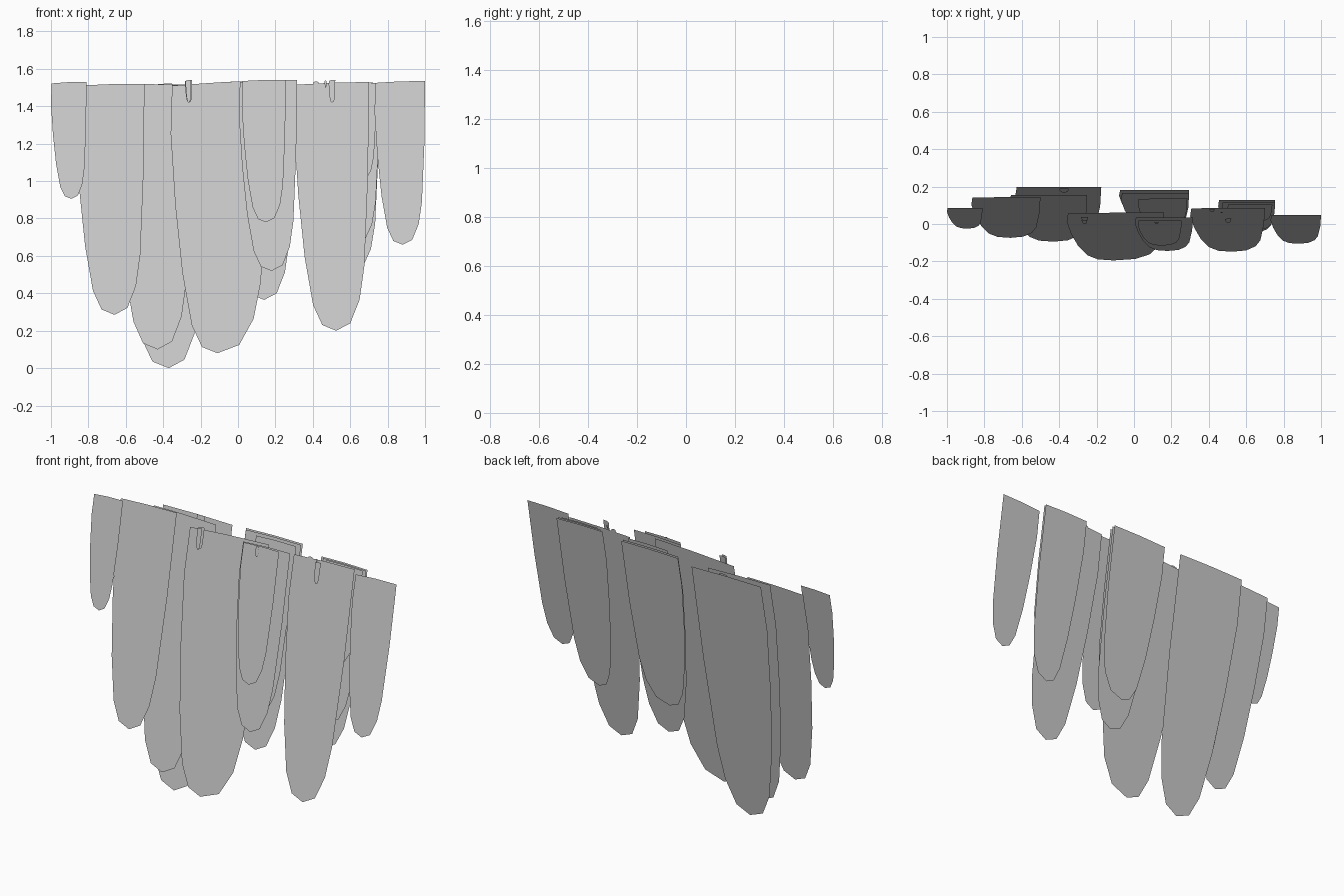
import bpy, math

SLOPE = math.tan(math.radians(10))   # every blade leans forward towards its tip

# one shared blade outline: (fraction of half width, fraction of height above the tip)
LEFT = [(0.97, 1.0), (1.0, 0.82), (0.9, 0.55), (0.75, 0.3), (0.55, 0.105), (0.33, 0.023)]
RIGHT = [(0.43, 0.03), (0.715, 0.125), (0.86, 0.26), (0.97, 0.62), (1.0, 1.0)]


def blade(name, x0, x1, y_top, z_left, z_right, tip_x, tip_z):
    """Flat hanging blade, its straight root edge up and rounded tip down."""
    z_top = (z_left + z_right) / 2
    pts = []
    for w, t in LEFT:
        pts.append((tip_x - w * (tip_x - x0), tip_z + t * (z_left - tip_z)))
    pts.append((tip_x, tip_z))
    for w, t in RIGHT:
        pts.append((tip_x + w * (x1 - tip_x), tip_z + t * (z_right - tip_z)))
    pts.append(((x0 + x1) / 2, z_top + 0.003))
    verts = [(x, y_top - SLOPE * (z_top - z), z) for x, z in pts]
    me = bpy.data.meshes.new(name)
    me.from_pydata(verts, [], [range(len(verts))])
    ob = bpy.data.objects.new(name, me)
    bpy.context.collection.objects.link(ob)
    return ob


# x left, x right, root y, root z left, root z right, tip x, tip z
LARGE = [
    (-1.0, -0.81, 0.085, 1.522, 1.53, -0.89, 0.905),
    (-0.87, -0.50, 0.143, 1.51, 1.52, -0.66, 0.285),
    (-0.665, -0.25, 0.155, 1.518, 1.512, -0.43, 0.10),
    (-0.635, -0.175, 0.198, 1.515, 1.515, -0.37, 0.0),
    (-0.36, 0.16, 0.06, 1.51, 1.54, -0.11, 0.08),
    (0.30, 0.70, 0.085, 1.515, 1.53, 0.525, 0.20),
    (0.73, 1.0, 0.048, 1.525, 1.535, 0.88, 0.66),
]
LAYERED = [
    # middle cluster
    (0.02, 0.255, 0.018, 1.535, 1.54, 0.15, 0.78),
    (0.005, 0.315, 0.035, 1.53, 1.54, 0.18, 0.52),
    (0.02, 0.285, 0.135, 1.53, 1.535, 0.15, 0.58),
    (-0.07, 0.295, 0.165, 1.53, 1.535, 0.14, 0.365),
    (-0.08, 0.295, 0.182, 1.53, 1.535, 0.10, 0.55),
    # right cluster
    (0.50, 0.74, 0.105, 1.525, 1.525, 0.64, 0.99),
    (0.47, 0.755, 0.115, 1.525, 1.525, 0.62, 0.66),
    (0.45, 0.755, 0.128, 1.525, 1.525, 0.60, 0.51),
]
SMALL = [
    (-0.283, -0.245, 0.038, 1.535, 1.54, -0.262, 1.42),
    (-0.28, -0.25, 0.022, 1.535, 1.54, -0.263, 1.42),
    (0.485, 0.52, 0.028, 1.535, 1.54, 0.503, 1.42),
    (0.463, 0.473, 0.065, 1.535, 1.535, 0.468, 1.50),
    (0.403, 0.43, 0.08, 1.53, 1.53, 0.416, 1.45),
    (-0.40, -0.35, 0.19, 1.52, 1.52, -0.375, 1.40),
    (0.11, 0.13, 0.01, 1.535, 1.535, 0.12, 1.48),
]

for label, rows in (("large_blade", LARGE), ("layered_blade", LAYERED), ("small_blade", SMALL)):
    for i, row in enumerate(rows, 1):
        blade(f"{label}_{i}", *row)
